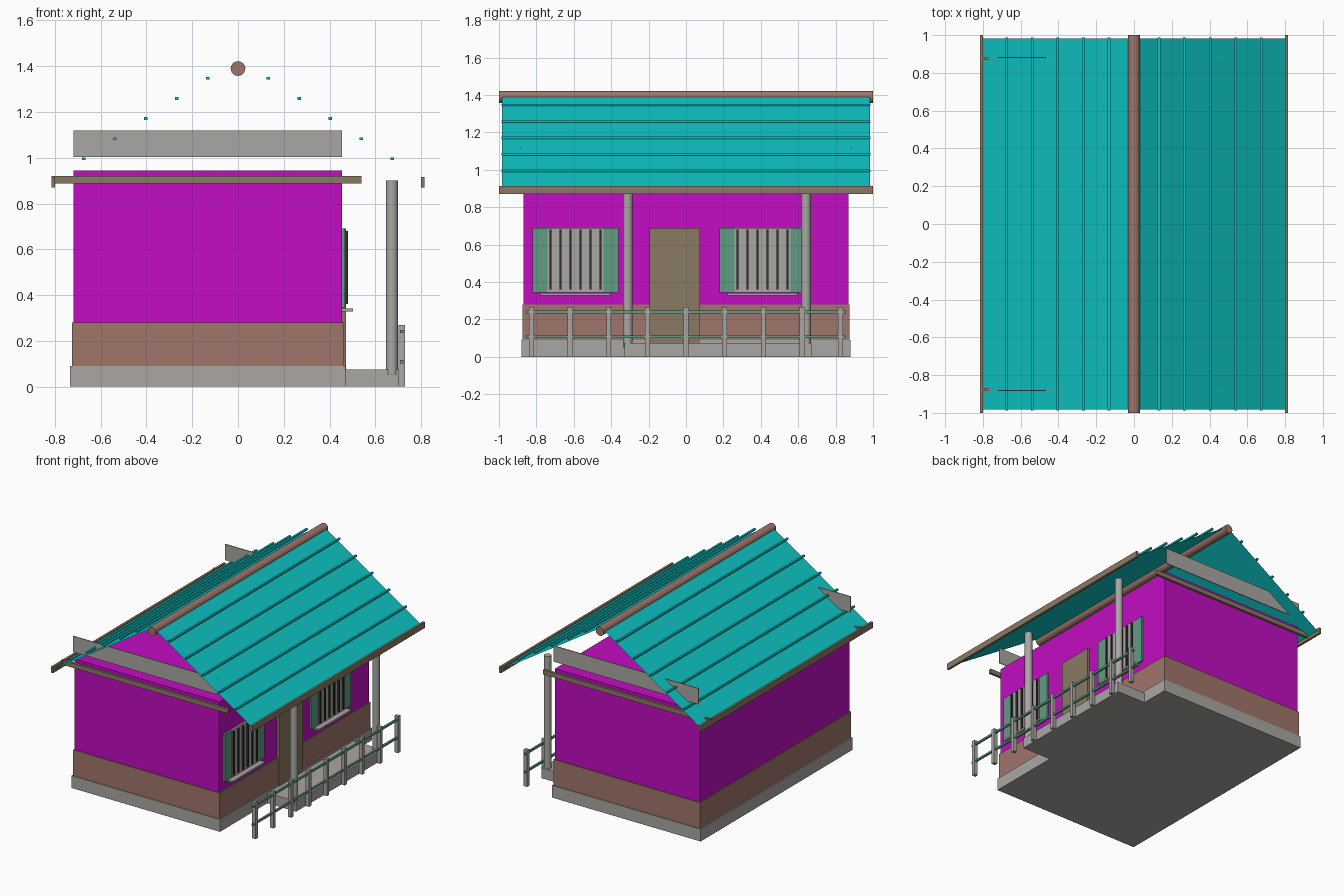
import bpy, bmesh, math

cube = bpy.data.objects.get("Cube")
if cube:
    bpy.data.objects.remove(cube, do_unlink=True)


def material(name, r, g, b):
    m = bpy.data.materials.new(name)
    m.use_nodes = True
    m.diffuse_color = (r, g, b, 1)
    bsdf = next(n for n in m.node_tree.nodes if n.type == 'BSDF_PRINCIPLED')
    bsdf.inputs["Base Color"].default_value = (r, g, b, 1)
    return m


TEAL = material("roof teal", 0.004, 0.54, 0.54)
MAGENTA = material("wall magenta", 0.54, 0.004, 0.54)
GREY = material("concrete grey", 0.40, 0.39, 0.365)
BROWN = material("clay brown", 0.35, 0.18, 0.145)
TAN = material("wood tan", 0.26, 0.195, 0.125)
GREEN = material("trim green", 0.12, 0.33, 0.23)
DARK = material("bar dark grey", 0.03, 0.03, 0.03)


def finish(name, bm, mat):
    bmesh.ops.recalc_face_normals(bm, faces=bm.faces)
    me = bpy.data.meshes.new(name)
    bm.to_mesh(me)
    bm.free()
    me.materials.append(mat)
    ob = bpy.data.objects.new(name, me)
    bpy.context.collection.objects.link(ob)
    return ob


def box(name, mat, x, y, z):
    """Box from (min, max) pairs on each axis."""
    bm = bmesh.new()
    bmesh.ops.create_cube(bm, size=1)
    for v in bm.verts:
        v.co = [lo + (c + 0.5) * (hi - lo) for c, (lo, hi) in zip(v.co, (x, y, z))]
    return finish(name, bm, mat)


def around(centre, half):
    return (centre - half, centre + half)


def cylinder(name, mat, centre, radius, length, rotation=(0, 0, 0)):
    bpy.ops.mesh.primitive_cylinder_add(vertices=24, radius=radius, depth=length,
                                        location=centre, rotation=rotation)
    ob = bpy.context.object
    ob.name = name
    ob.data.materials.append(mat)
    bpy.ops.object.shade_smooth_by_angle()


# House body
box("foundation", GREY, (-0.735, 0.47), (-0.88, 0.88), (0, 0.09))
box("wall_base", BROWN, (-0.725, 0.463), (-0.875, 0.875), (0.09, 0.28))
box("walls", MAGENTA, (-0.72, 0.455), (-0.868, 0.868), (0.28, 0.945))
box("door", TAN, (0.45, 0.473), (-0.195, 0.075), (0.075, 0.69))

# Windows with shutters, sill and bars
for side, cy in (("right", -0.591), ("left", 0.409)):
    box(f"window_{side}", GREY, (0.45, 0.47), around(cy, 0.15), (0.345, 0.69))
    box(f"window_sill_{side}", GREY, (0.45, 0.502), around(cy, 0.187), (0.328, 0.341))
    for s in (-1, 1):
        box(f"shutter_{side}", GREEN, (0.45, 0.468), around(cy + s * 0.19, 0.04), (0.345, 0.69))
    for i in range(6):
        box(f"window_bar_{side}", DARK, (0.47, 0.48),
            around(cy + (i - 2.5) * 0.0535, 0.006), (0.36, 0.68))

# Porch with columns
box("porch_slab", GREY, (0.47, 0.703), (-0.33, 0.67), (0, 0.075))
for y in (-0.311, 0.642):
    cylinder("porch_column", GREY, (0.673, y, 0.475), 0.026, 0.85)

# Railing
for i in range(9):
    box("railing_post", GREY, (0.702, 0.73), around((i - 4) * 0.2065, 0.013), (0, 0.268))
for z in (0.24, 0.108):
    box("railing_bar", GREEN, around(0.716, 0.007), (-0.855, 0.852), around(z, 0.007))

# Gable boards and tie beams
for y in (-0.882, 0.882):
    box("gable_board", GREY, (-0.72, 0.455), around(y, 0.003), (1.003, 1.12))
for y in (-0.876, 0.876):
    box("tie_beam", TAN, (-0.815, 0.54), around(y, 0.009), (0.887, 0.92))

# Thin roof sheets, seams and eave boards
for side, s in (("right", -1), ("left", 1)):
    bm = bmesh.new()
    sheet = [(0, -0.983, 1.411), (s * 0.805, -0.983, 0.891),
             (s * 0.805, 0.983, 0.891), (0, 0.983, 1.411)]
    face = bm.faces.new([bm.verts.new(p) for p in sheet])
    ob = finish(f"roof_sheet_{side}", bm, TEAL)
    if ob.data.polygons[0].normal.z < 0:
        ob.data.flip_normals()
    for i in range(5):
        box(f"roof_seam_{side}", TEAL, around(s * (0.132 + i * 0.1355), 0.007),
            (-0.987, 0.987), around(1.347 - i * 0.0878, 0.006))
    box(f"eave_board_{side}", TAN, around(s * 0.808, 0.008), (-1, 1), (0.87, 0.915))

cylinder("ridge_cap", BROWN, (0, 0, 1.39), 0.032, 2, (math.pi / 2, 0, 0))
